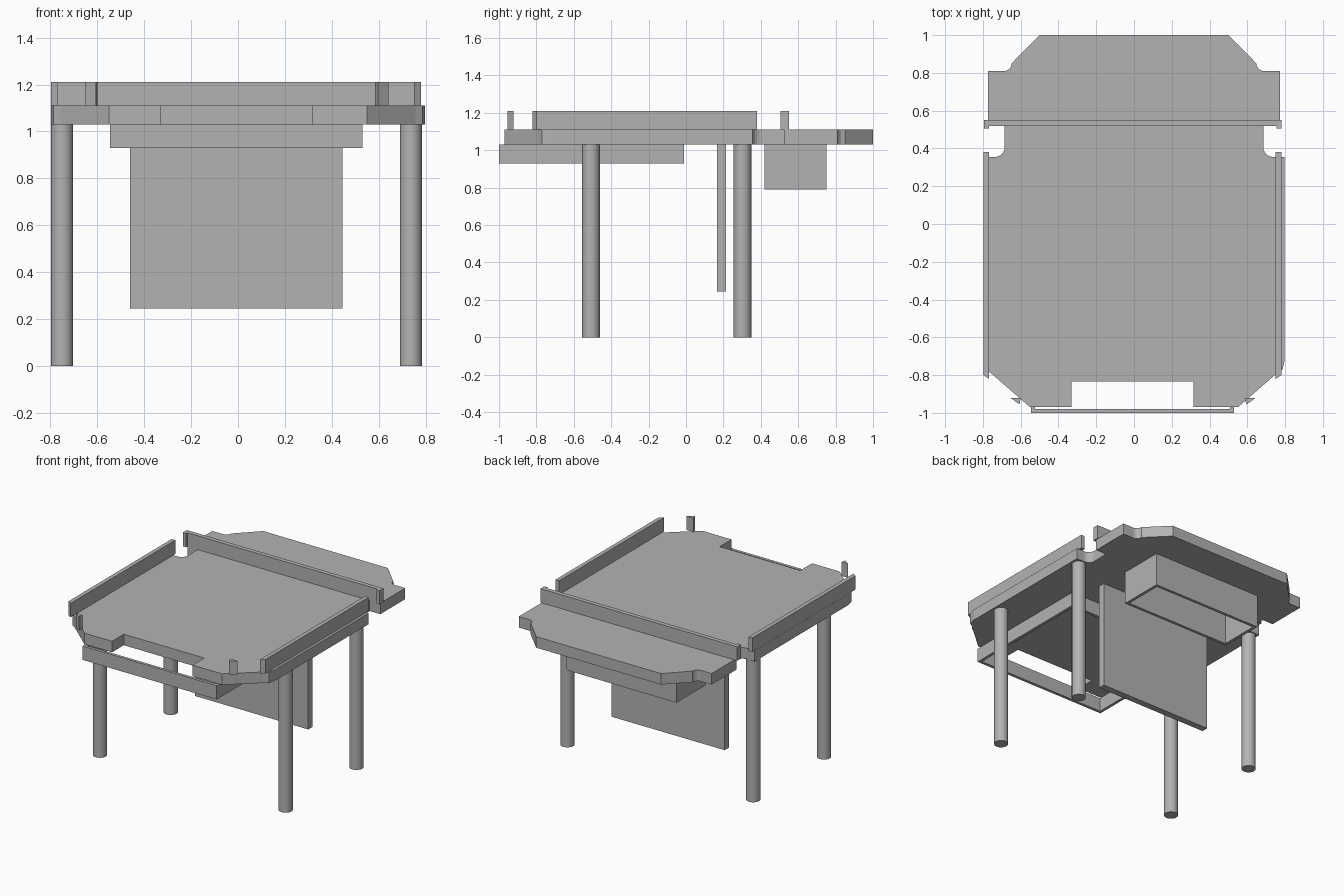
import bpy, bmesh
from math import cos, sin, radians

cube = bpy.data.objects.get("Cube")
if cube:
    bpy.data.objects.remove(cube, do_unlink=True)

grey = bpy.data.materials.new("plain_grey")
grey.use_nodes = True
COLOUR = (0.45, 0.45, 0.45, 1)
grey.diffuse_color = COLOUR
grey.node_tree.nodes["Principled BSDF"].inputs["Base Color"].default_value = COLOUR


def prism(name, outline, z0, z1):
    """Upright solid from a closed plan outline."""
    bm = bmesh.new()
    base = bm.faces.new([bm.verts.new((x, y, z0)) for x, y in outline])
    top = bmesh.ops.extrude_face_region(bm, geom=[base])["geom"]
    verts = [v for v in top if isinstance(v, bmesh.types.BMVert)]
    bmesh.ops.translate(bm, verts=verts, vec=(0, 0, z1 - z0))
    bmesh.ops.recalc_face_normals(bm, faces=bm.faces)
    mesh = bpy.data.meshes.new(name)
    bm.to_mesh(mesh)
    bm.free()
    mesh.materials.append(grey)
    obj = bpy.data.objects.new(name, mesh)
    bpy.context.collection.objects.link(obj)
    return obj


def box(name, x0, x1, y0, y1, z0, z1):
    return prism(name, [(x0, y0), (x1, y0), (x1, y1), (x0, y1)], z0, z1)


def ring(name, x0, x1, y0, y1, z0, z1, t):
    """Open rectangular frame: inner opening bridged to the outer wall."""
    obj = box(name, x0, x1, y0, y1, z0, z1)
    bm = bmesh.new()
    bm.from_mesh(obj.data)
    caps = [f for f in bm.faces if abs(f.normal.z) > 0.9]
    bmesh.ops.inset_individual(bm, faces=caps, thickness=t)
    edges = [e for f in caps for e in f.edges]
    bmesh.ops.delete(bm, geom=caps, context='FACES_ONLY')
    bmesh.ops.bridge_loops(bm, edges=edges)
    bmesh.ops.recalc_face_normals(bm, faces=bm.faces)
    bm.to_mesh(obj.data)
    bm.free()


def arc(cx, cy, r, a0, a1, n=6):
    return [(cx + r * cos(radians(a0 + (a1 - a0) * i / n)),
             cy + r * sin(radians(a0 + (a1 - a0) * i / n))) for i in range(n + 1)]


# Tabletop: half outline, front centre to back centre, then mirrored
half = [(0.323, -0.97), (0.55, -0.97), (0.757, -0.79), (0.787, -0.77), (0.798, -0.72),
        (0.798, 0.355)]
half += arc(0.735, 0.405, 0.05, 270, 180)
half += [(0.687, 0.525), (0.772, 0.525), (0.772, 0.81)]
half += arc(0.688, 0.85, 0.04, 270, 180)
half += [(0.5, 1.0)]
notch = [(-0.33, -0.97), (-0.33, -0.835), (0.315, -0.835), (0.315, -0.97)]
prism("tabletop", notch + half[1:] + [(-x, y) for x, y in reversed(half[1:])], 1.03, 1.11)

# Rails around the playing surface
RAIL = (1.11, 1.21)
prism("right_rail", [(-0.797, -0.80), (-0.767, -0.82), (-0.767, 0.38), (-0.797, 0.38)], *RAIL)
prism("left_rail", [(0.75, -0.82), (0.78, -0.80), (0.78, 0.38), (0.75, 0.38)], *RAIL)
prism("back_rail", [(-0.795, 0.505), (-0.768, 0.505), (-0.768, 0.518), (0.755, 0.518),
                    (0.755, 0.505), (0.78, 0.505), (0.78, 0.55), (-0.795, 0.55)], *RAIL)

# Small corner posts
prism("right_corner_post", [(-0.652, -0.922), (-0.606, -0.955), (-0.6, -0.922)], *RAIL)
prism("left_corner_post", [(0.642, -0.922), (0.596, -0.955), (0.585, -0.922)], *RAIL)

# Open frames and hanging panel underneath
ring("front_frame", -0.545, 0.53, -1.0, -0.01, 0.93, 1.03, 0.03)
ring("back_box", -0.45, 0.432, 0.42, 0.75, 0.79, 1.03, 0.03)
box("hanging_panel", -0.46, 0.445, 0.167, 0.215, 0.245, 1.03)

# Round legs
for side, x in (("right", -0.75), ("left", 0.737)):
    for end, y in (("front", -0.508), ("back", 0.302)):
        leg = prism(f"{end}_{side}_leg", arc(x, y, 0.047, 0, 360, 32)[:-1], 0, 1.03)
        for p in leg.data.polygons:
            p.use_smooth = abs(p.normal.z) < 0.5
        bpy.context.view_layer.objects.active = leg
        leg.select_set(True)
        bpy.ops.object.shade_smooth_by_angle()
        leg.select_set(False)
